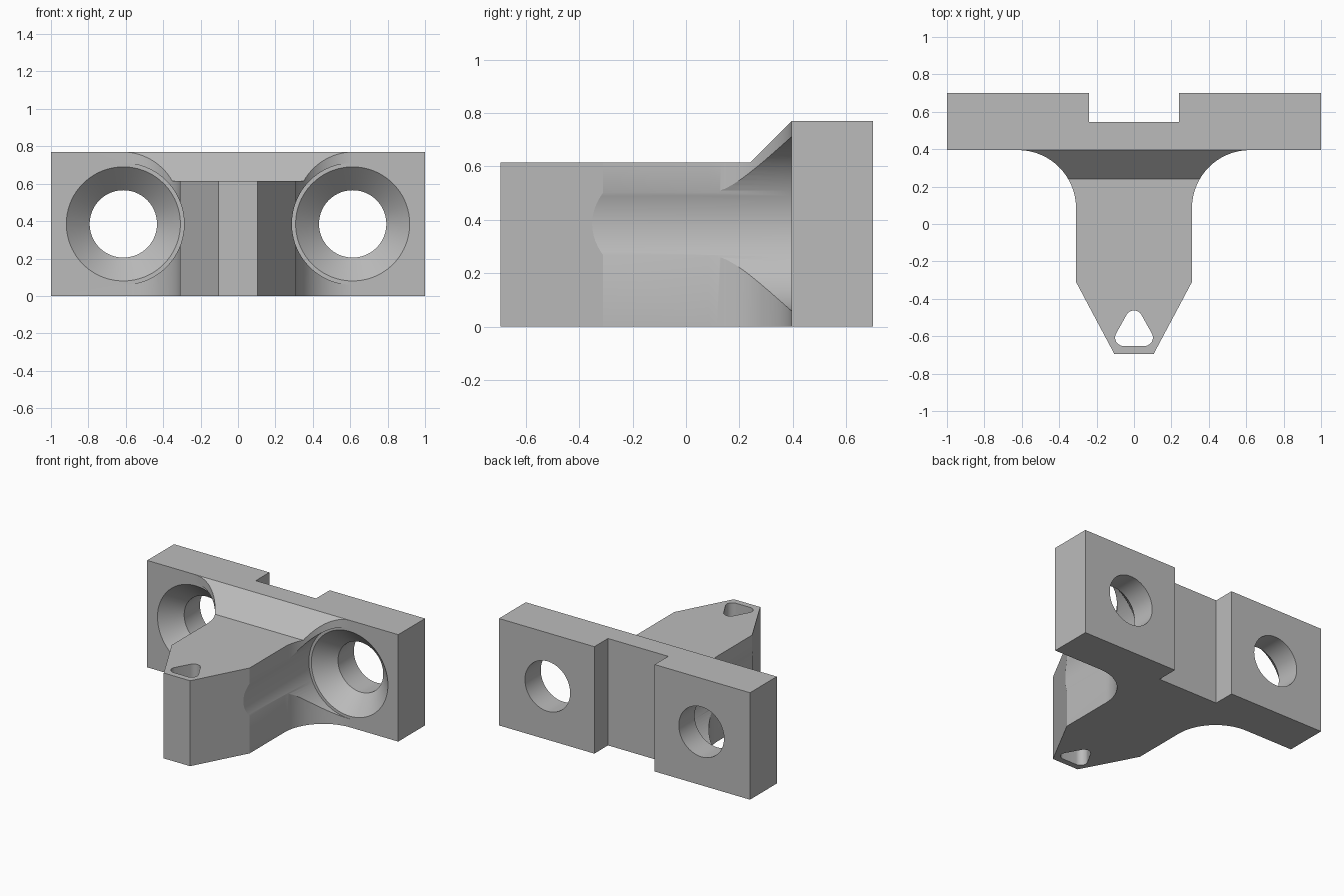
import bpy, bmesh
from math import sin, cos, pi, radians

cube = bpy.data.objects.get("Cube")
if cube:
    bpy.data.objects.remove(cube, do_unlink=True)

# Material
grey = bpy.data.materials.new("plain grey")
grey.use_nodes = True
colour = (0.5, 0.5, 0.5, 1)
grey.diffuse_color = colour
grey.node_tree.nodes["Principled BSDF"].inputs["Base Color"].default_value = colour

PLATE_FRONT, HEIGHT, NOSE_TOP = 0.395, 0.77, 0.615


def arc(cx, cy, r, start, end, steps):
    """Points along an arc, angles in degrees."""
    angles = [radians(start + (end - start) * i / steps) for i in range(steps + 1)]
    return [(cx + r * cos(a), cy + r * sin(a)) for a in angles]


def make_object(name, bm):
    bmesh.ops.recalc_face_normals(bm, faces=bm.faces)
    mesh = bpy.data.meshes.new(name)
    bm.to_mesh(mesh)
    bm.free()
    mesh.materials.append(grey)
    obj = bpy.data.objects.new(name, mesh)
    bpy.context.collection.objects.link(obj)
    return obj


def prism(name, points, to_3d, depth):
    """Extrude a closed outline, placed in space by to_3d, along depth."""
    bm = bmesh.new()
    face = bm.faces.new([bm.verts.new(to_3d(*p)) for p in points])
    extruded = bmesh.ops.extrude_face_region(bm, geom=[face])["geom"]
    moved = [v for v in extruded if isinstance(v, bmesh.types.BMVert)]
    bmesh.ops.translate(bm, verts=moved, vec=depth)
    return make_object(name, bm)


def lathe(name, profile, x, z, sides=96):
    """Revolve (y, radius) pairs around an axis parallel to y."""
    bm = bmesh.new()
    rings = [[bm.verts.new((x + r * cos(2 * pi * i / sides), y,
                            z + r * sin(2 * pi * i / sides)))
              for i in range(sides)] for y, r in profile]
    for a, b in zip(rings, rings[1:]):
        for i in range(sides):
            j = (i + 1) % sides
            bm.faces.new((a[i], a[j], b[j], b[i]))
    bm.faces.new(rings[0])
    bm.faces.new(rings[-1])
    return make_object(name, bm)


# Bracket: notched back plate, filleted neck and tapered nose in one outline
fillet = 0.31
half = [(0.24, 0.545), (0.24, 0.70), (1, 0.70), (1, PLATE_FRONT)]
half += arc(0.62, PLATE_FRONT - fillet, fillet, 90, 180, 32)
half += [(0.31, -0.31), (0.105, -0.695)]
outline = half + [(-x, y) for x, y in reversed(half)]
bracket = prism("bracket", outline, lambda x, y: (x, y, 0), (0, 0, HEIGHT))

# Cutter that lowers the nose and leaves a slope up to the plate
slope = [(-0.9, NOSE_TOP), (0.24, NOSE_TOP), (PLATE_FRONT, HEIGHT),
         (PLATE_FRONT + 0.1, HEIGHT + 0.1), (-0.9, HEIGHT + 0.1)]
cutters = [prism("slope_cutter", slope, lambda y, z: (-0.8, y, z), (1.6, 0, 0))]

# Countersunk screw holes with clearance for the screw heads
bore = [(-0.9, 0.325), (PLATE_FRONT, 0.325), (PLATE_FRONT, 0.305),
        (0.52, 0.18), (0.9, 0.18)]
for side, name in ((1, "left"), (-1, "right")):
    cutters.append(lathe(name + "_screw_cutter", bore, side * 0.613, HEIGHT / 2))

# Rounded triangular hole through the nose tip
corner = 0.045
triangle = (arc(0, -0.507, corner, 30, 150, 10)
            + arc(-0.056, -0.607, corner, 150, 270, 10)
            + arc(0.056, -0.607, corner, 270, 390, 10))
cutters.append(prism("nose_hole_cutter", triangle,
                     lambda x, y: (x, y, -0.1), (0, 0, 1)))

# Cut everything and tidy up
bpy.ops.object.select_all(action="DESELECT")
bpy.context.view_layer.objects.active = bracket
bracket.select_set(True)
for cutter in cutters:
    cutter.hide_render = True
    cut = bracket.modifiers.new(cutter.name, "BOOLEAN")
    cut.operation = "DIFFERENCE"
    cut.solver = "EXACT"
    cut.object = cutter
    bpy.ops.object.modifier_apply(modifier=cut.name)
    bpy.data.objects.remove(cutter, do_unlink=True)
bpy.ops.object.shade_smooth_by_angle(angle=radians(25))
